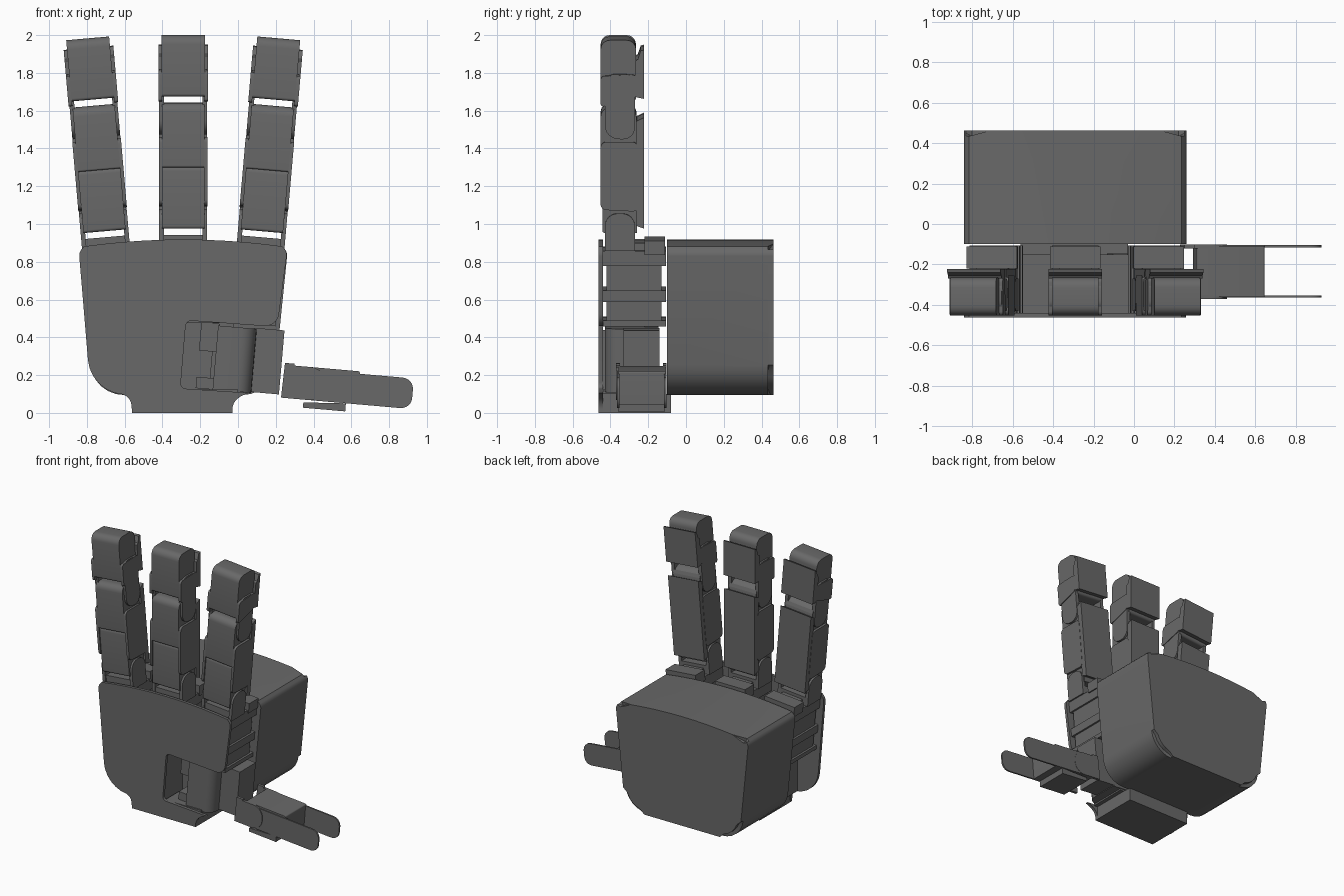
import bpy, bmesh, math
from mathutils import Matrix, Vector

if "Cube" in bpy.data.objects:
    bpy.data.objects.remove(bpy.data.objects["Cube"], do_unlink=True)

grey = bpy.data.materials.new("dark grey")
grey.use_nodes = True
COLOUR = (0.14, 0.14, 0.14, 1)
grey.diffuse_color = COLOUR
grey.node_tree.nodes["Principled BSDF"].inputs["Base Color"].default_value = COLOUR
made = []


def fillet(pts, steps=6):
    """Round each (a, b, radius) corner of a closed outline."""
    out, n = [], len(pts)
    for i, p in enumerate(pts):
        r = p[2] if len(p) > 2 else 0
        c = Vector(p[:2])
        if not r:
            out.append(c)
            continue
        u = (Vector(pts[i - 1][:2]) - c).normalized() * r
        v = (Vector(pts[(i + 1) % n][:2]) - c).normalized() * r
        for k in range(steps + 1):
            t = k / steps
            # blend towards a circular corner
            w = 2 * t * (1 - t) * 0.75
            a, b = (1 - t) ** 2, t ** 2
            out.append(c + (u * a + v * b) / (a + b + w))
    return out


def prism(name, pts, lo, hi, axis="y", frame=Matrix(), chamfer=0):
    """Extrude an (x, z) outline along y, or a (y, z) outline along x."""
    def place(p, d):
        return (p[0], d, p[1]) if axis == "y" else (d, p[0], p[1])
    bm = bmesh.new()
    outline = fillet(pts)
    a = bm.faces.new([bm.verts.new(place(p, lo)) for p in outline])
    b = bm.faces.new([bm.verts.new(place(p, hi)) for p in reversed(outline)])
    va, vb = list(a.verts), list(reversed(b.verts))
    for i in range(len(va)):
        bm.faces.new((va[i - 1], vb[i - 1], vb[i], va[i]))
    if chamfer:
        bmesh.ops.bevel(bm, geom=list(b.edges), offset=chamfer, segments=2, affect="EDGES")
    bmesh.ops.recalc_face_normals(bm, faces=bm.faces)
    me = bpy.data.meshes.new(name)
    bm.to_mesh(me)
    bm.free()
    me.materials.append(grey)
    ob = bpy.data.objects.new(name, me)
    ob.matrix_world = frame
    bpy.context.collection.objects.link(ob)
    made.append(ob)
    return ob


def box(name, x, y, z, frame=Matrix()):
    return prism(name, [(x[0], z[0]), (x[1], z[0]), (x[1], z[1]), (x[0], z[1])], *y, frame=frame)


def sides(name, pts, inner, outer, frame):
    """A pair of mirrored side plates."""
    prism(name + "_left", pts, inner, outer, "x", frame)
    prism(name + "_right", pts, -outer, -inner, "x", frame)


MID = -0.29


def top_arc(x0, x1, n=10):
    xs = [x0 + (x1 - x0) * i / n for i in range(n + 1)]
    return [(x, 0.918 - 0.04 * ((x - MID) / 0.55) ** 2) for x in xs]


# Rear housing with a crowned top and chamfered back
prism("rear_housing",
      [(-0.765, 0.095, 0.16), (0.185, 0.095, 0.16), (0.262, 0.85, 0.02)]
      + top_arc(0.235, -0.815) + [(-0.842, 0.85, 0.02)],
      -0.10, 0.462, chamfer=0.028)

# Palm front plate with a cut-out for the thumb
prism("palm_plate",
      [(-0.56, 0), (-0.03, 0), (-0.03, 0.05, 0.03), (0.02, 0.095, 0.03), (0.06, 0.106),
       (-0.305, 0.13, 0.03), (-0.275, 0.49, 0.03), (0.208, 0.455, 0.07), (0.26, 0.85, 0.02)]
      + top_arc(0.235, -0.815)
      + [(-0.842, 0.85, 0.02), (-0.78, 0.11, 0.17), (-0.57, 0.095, 0.05)],
      -0.462, -0.44)

# Wrist and hidden palm supports
prism("wrist_block", [(-0.56, 0), (-0.03, 0), (-0.03, 0.1), (-0.56, 0.1)], -0.45, -0.08)
box("palm_support", (-0.62, -0.31), (-0.44, -0.15), (0.1, 0.44))
box("pocket_floor", (-0.31, -0.02), (-0.22, -0.15), (0.1, 0.49))
box("pocket_roof", (-0.28, 0.18), (-0.44, -0.15), (0.475, 0.49))
box("pocket_base", (-0.30, 0.0), (-0.44, -0.15), (0.10, 0.125))


def finger(side, x, z, tilt):
    f = Matrix.Translation((x, 0, z)) @ Matrix.Rotation(math.radians(tilt), 4, "Y")
    n = side + "_finger_"
    # Actuator column inside the palm
    box(n + "column", (-0.10, 0.10), (-0.42, -0.13), (-0.42, -0.02), f)
    for i, (lo, hi) in enumerate([(-0.42, -0.39), (-0.29, -0.23), (-0.10, -0.02)]):
        box(f"{n}column_flange_{i}", (-0.115, 0.115), (-0.44, -0.105), (lo, hi), f)
    # Knuckle
    box(n + "mount", (-0.125, 0.125), (-0.22, -0.11), (-0.04, 0.035), f)
    box(n + "mount_arm", (-0.08, 0.08), (-0.28, -0.21), (-0.04, 0.02), f)
    box(n + "knuckle", (-0.115, 0.115), (-0.42, -0.27), (-0.03, 0.043), f)
    sides(n + "knuckle_lug", [(-0.43, -0.02), (-0.27, -0.02), (-0.27, 0.18, 0.07), (-0.43, 0.18, 0.07)],
          0.103, 0.127, f)
    # Lower segment: two front covers, side covers and back plate
    prism(n + "lower_cover", [(-0.443, 0.075, 0.015), (-0.26, 0.075), (-0.26, 0.41), (-0.443, 0.41, 0.03)],
          -0.112, 0.112, "x", f)
    prism(n + "upper_cover", [(-0.452, 0.40, 0.01), (-0.26, 0.40), (-0.26, 0.69, 0.03),
                              (-0.28, 0.742, 0.05), (-0.452, 0.742, 0.05)], -0.112, 0.112, "x", f)
    sides(n + "side_cover", [(-0.452, 0.20, 0.03), (-0.255, 0.19, 0.03),
                             (-0.255, 0.56, 0.03), (-0.452, 0.56, 0.03)], 0.11, 0.129, f)
    prism(n + "back_plate", [(-0.265, 0.115), (-0.222, 0.10), (-0.222, 0.69), (-0.265, 0.67)],
          -0.127, 0.127, "x", f)
    # Middle joint lugs
    sides(n + "joint_lug", [(-0.43, 0.58, 0.07), (-0.27, 0.57, 0.07), (-0.27, 0.92, 0.05), (-0.43, 0.92, 0.05)],
          0.101, 0.127, f)
    # Fingertip
    prism(n + "tip", [(-0.452, 0.775, 0.015), (-0.265, 0.775, 0.02), (-0.265, 1.10, 0.05), (-0.452, 1.10, 0.05)],
          -0.114, 0.114, "x", f)
    sides(n + "tip_side", [(-0.452, 0.745, 0.02), (-0.26, 0.80, 0.03), (-0.26, 0.92, 0.03), (-0.452, 0.91, 0.02)],
          0.112, 0.132, f)
    prism(n + "tip_back", [(-0.27, 0.80), (-0.222, 0.79), (-0.222, 1.05), (-0.24, 1.045), (-0.255, 1.00), (-0.27, 0.99)],
          -0.132, 0.132, "x", f)


finger("middle", MID, 0.90, 0)
finger("right", -0.70, 0.887, -5)
finger("left", 0.12, 0.887, 5)

# Thumb base in the palm cut-out
b = Matrix.Translation((-0.03, 0, 0.285)) @ Matrix.Rotation(math.radians(5), 4, "Y")
box("thumb_base_clip_top", (-0.18, -0.08), (-0.39, -0.2), (0.03, 0.18), b)
box("thumb_base_clip_bottom", (-0.18, -0.08), (-0.39, -0.2), (-0.17, -0.11), b)
box("thumb_base_bar", (-0.11, -0.08), (-0.36, -0.2), (-0.17, 0.18), b)
# Housing with a rounded front corner, built upright from its plan
plan = [(-0.09, -0.43), (0.115, -0.43, 0.08), (0.115, -0.145), (-0.09, -0.145)]
upright = b @ Matrix.Rotation(math.radians(90), 4, "X")
prism("thumb_base_housing", plan, -0.17, 0.17, frame=upright @ Matrix.Scale(-1, 4, (0, 0, 1))
      @ Matrix.Diagonal((1, -1, -1, 1)) @ Matrix.Scale(-1, 4, (0, 0, 1))
      @ Matrix.Diagonal((1, -1, 1, 1)))
box("thumb_base_bracket", (0.10, 0.262), (-0.33, -0.14), (-0.165, 0.175), b)

# Thumb
t = Matrix.Translation((0.24, 0, 0.165)) @ Matrix.Rotation(math.radians(5), 4, "Y")
for side, y0, y1 in (("front", -0.37, -0.35), ("rear", -0.122, -0.102)):
    prism(f"thumb_{side}_lug", [(-0.005, -0.085), (0.22, -0.085, 0.08), (0.22, 0.09, 0.08),
                                (0.05, 0.09), (0.05, 0.10), (0.0, 0.10)], y0, y1, frame=t)
    prism(f"thumb_{side}_prong", [(0.17, -0.085), (0.687, -0.085, 0.06), (0.687, 0.077, 0.06), (0.17, 0.077)],
          y0 + 0.006, y1 - 0.002, frame=t)
prism("thumb_segment", [(0.06, -0.085), (0.40, -0.085), (0.40, 0.09, 0.01), (0.06, 0.09, 0.02)],
      -0.357, -0.108, frame=t)
prism("thumb_underplate", [(0.115, -0.10), (0.34, -0.085), (0.34, -0.128), (0.115, -0.128)],
      -0.36, -0.11, frame=t)

# Smooth rounded corners, keep hard edges crisp
for ob in bpy.context.selected_objects:
    ob.select_set(False)
for ob in made:
    ob.select_set(True)
bpy.context.view_layer.objects.active = made[0]
bpy.ops.object.shade_smooth_by_angle(angle=math.radians(30))
